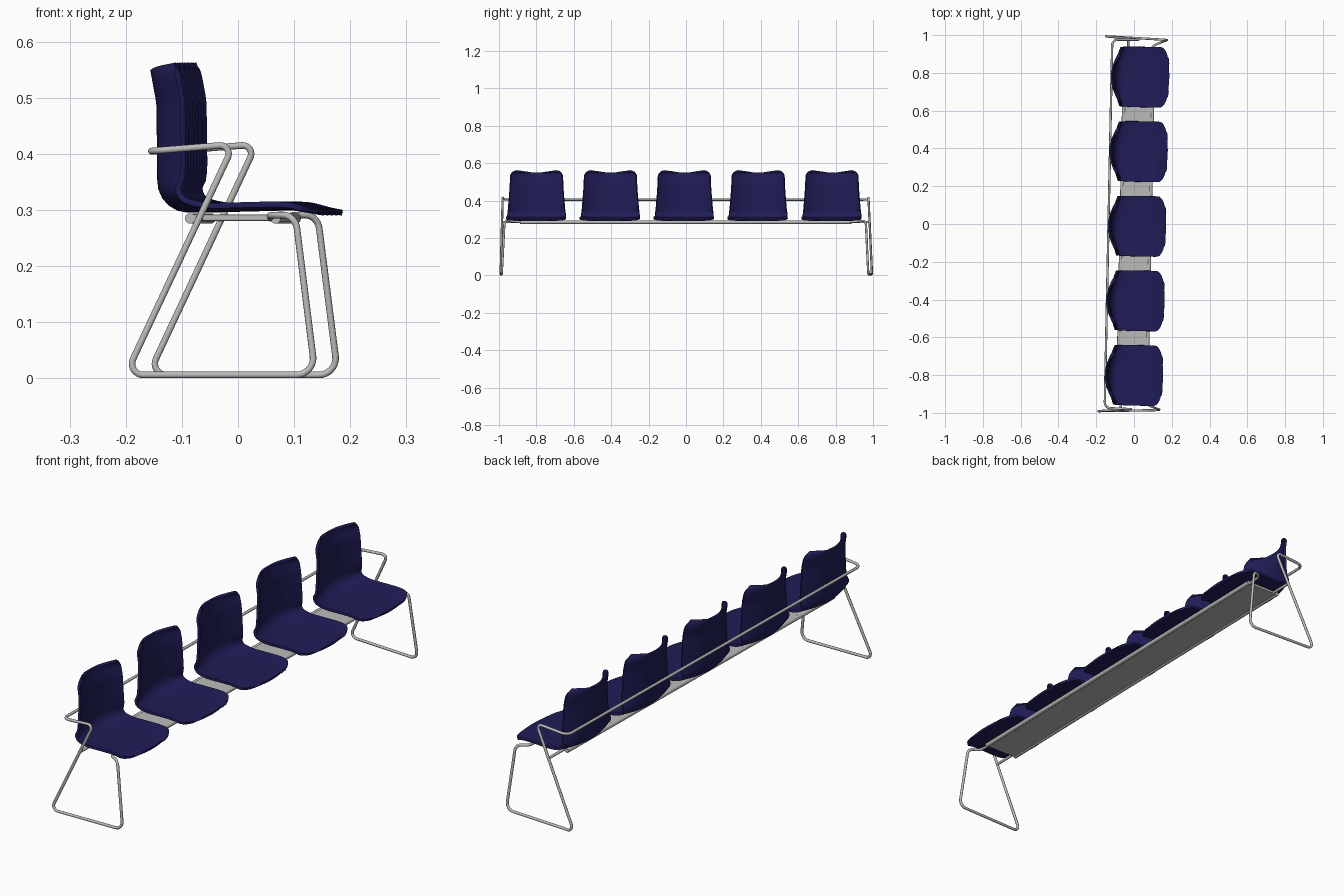
import bpy, bmesh, math
from mathutils import Vector, Matrix

cube = bpy.data.objects.get("Cube")
if cube:
    bpy.data.objects.remove(cube)

TURN = Matrix.Rotation(-0.0205, 4, 'Z')   # whole bench stands slightly turned
TUBE = 0.006


def material(name, rgb):
    m = bpy.data.materials.new(name)
    m.use_nodes = True
    m.diffuse_color = (*rgb, 1)
    bsdf = m.node_tree.nodes["Principled BSDF"]
    bsdf.inputs["Base Color"].default_value = (*rgb, 1)
    bsdf.inputs["Roughness"].default_value = 0.5
    return m


navy = material("navy_plastic", (0.014, 0.012, 0.095))
grey = material("grey_metal", (0.5, 0.5, 0.49))


def place(obj, offset=(0, 0, 0)):
    bpy.context.collection.objects.link(obj)
    obj.matrix_world = TURN @ Matrix.Translation(offset)
    return obj


def fillet(points, radii, steps=8):
    """Round each inner corner of an open path with its own radius."""
    pts = [Vector(p) for p in points]
    out = [pts[0]]
    for a, b, c, radius in zip(pts, pts[1:], pts[2:], radii):
        da, dc = (a - b).normalized(), (c - b).normalized()
        half = da.angle(dc) / 2
        reach = min(radius / math.tan(half), (a - b).length * 0.48, (c - b).length * 0.48)
        r = reach * math.tan(half)
        centre = b + (da + dc).normalized() * (r / math.sin(half))
        start = (b + da * reach - centre).normalized()
        end = (b + dc * reach - centre).normalized()
        out += [centre + start.slerp(end, i / steps) * r for i in range(steps + 1)]
    out.append(pts[-1])
    return out


def tube(name, path, radius=TUBE):
    curve = bpy.data.curves.new(name, 'CURVE')
    curve.dimensions = '3D'
    curve.bevel_depth = radius
    curve.bevel_resolution = 3
    curve.use_fill_caps = True
    spline = curve.splines.new('POLY')
    spline.points.add(len(path) - 1)
    for sp, p in zip(spline.points, path):
        sp.co = (*p, 1)
    curve.materials.append(grey)
    return place(bpy.data.objects.new(name, curve), (0, -0.002, 0))


def at(path, dist):
    """Point and direction at an arc length along a path."""
    for a, b in zip(path, path[1:]):
        seg = (b - a).length
        if dist <= seg or b is path[-1]:
            return a + (b - a) * (dist / seg), (b - a).normalized()
        dist -= seg


def smooth(a, b, t):
    t = max(0, min(1, (t - a) / (b - a)))
    return t * t * (3 - 2 * t)


def shell_mesh():
    """Bent seat and back sheet, cupped towards the sitter at the sides."""
    path = fillet([(-0.135, 0, 0.55), (-0.124, 0, 0.49), (-0.122, 0, 0.299),
                   (0.11, 0, 0.305), (0.17, 0, 0.295)], (0.1, 0.05, 0.1), 10)
    total = sum((b - a).length for a, b in zip(path, path[1:]))
    rows, cols = 60, 24
    bm = bmesh.new()
    grid = []
    for i in range(rows + 1):
        t = i / rows
        s = total * (t - 0.85 * math.sin(2 * math.pi * t) / (2 * math.pi))
        p, d = at(path, s)
        normal = Vector((-d.z, 0, d.x))
        width = 0.139 + 0.021 * smooth(0, 0.36, s)
        for end, along, side in ((s, 0.03, 0.035), (total - s, 0.05, 0.075)):
            if end < along:
                k = 1 - end / along
                width -= side * (1 - math.sqrt(max(0, 1 - k * k)))
        cup = 0.045 - 0.039 * smooth(0.17, 0.33, s)
        cup *= 1 - smooth(total - 0.1, total, s)
        droop = 0.008 * smooth(total - 0.06, total, s)
        row = []
        for j in range(cols + 1):
            u = math.sin(math.pi / 2 * (2 * j / cols - 1))
            q = p + normal * cup * u * u - d * droop * u * u
            row.append(bm.verts.new((q.x, width * u, q.z)))
        grid.append(row)
    for a, b in zip(grid, grid[1:]):
        for j in range(cols):
            bm.faces.new((a[j], a[j + 1], b[j + 1], b[j]))
    bmesh.ops.recalc_face_normals(bm, faces=bm.faces)
    for f in bm.faces:
        f.smooth = True
    me = bpy.data.meshes.new("seat_shell")
    bm.to_mesh(me)
    bm.free()
    me.materials.append(navy)
    return me


# Row of five seat shells
shell = shell_mesh()
for n in range(5):
    seat = place(bpy.data.objects.new(f"seat_shell_{n + 1}", shell),
                 (0, -0.011 + 0.395 * (n - 2), 0))
    thick = seat.modifiers.new("thickness", 'SOLIDIFY')
    thick.thickness = 0.01
    thick.offset = 0
    edge = seat.modifiers.new("soft_edge", 'BEVEL')
    edge.width = 0.003
    edge.segments = 2
    edge.limit_method = 'ANGLE'
    edge.angle_limit = math.radians(50)

# Beam plate under the seats
bm = bmesh.new()
bmesh.ops.create_cube(bm, size=1)
bmesh.ops.scale(bm, vec=(0.148, 1.77, 0.012), verts=bm.verts)
plate = bpy.data.meshes.new("beam_plate")
bm.to_mesh(plate)
bm.free()
plate.materials.append(grey)
beam = place(bpy.data.objects.new("beam_plate", plate), (0.01, -0.002, 0.286))
soft = beam.modifiers.new("soft_edge", 'BEVEL')
soft.width = 0.003
soft.segments = 2

# Rolled rims along both sides of the beam
for name, x in (("beam_rear_rim", -0.067), ("beam_front_rim", 0.085)):
    tube(name, [(x, -0.885, 0.285), (x, 0.885, 0.285)], 0.0095)

# End frames: rear rail, armrest, slanted leg, floor runner, front leg and hook
half_frame = [(-0.135, 0, 0.405), (-0.135, 0.975, 0.405), (0.013, 0.978, 0.417),
              (-0.18, 0.993, TUBE), (0.158, 0.98, TUBE), (0.122, 0.966, 0.291),
              (0.076, 0.945, 0.291), (0.076, 0.86, 0.285)]
bends = (0.03, 0.015, 0.02, 0.03, 0.03, 0.03)
for name, side in (("back_end", 1), ("front_end", -1)):
    path = [(x, y * side, z) for x, y, z in half_frame]
    tube(f"frame_{name}", fillet(path, bends))
    # Short stub from the slanted leg to the beam
    tube(f"frame_stub_{name}", [(-0.05, 0.984 * side, 0.285), (-0.05, 0.86 * side, 0.285)])
